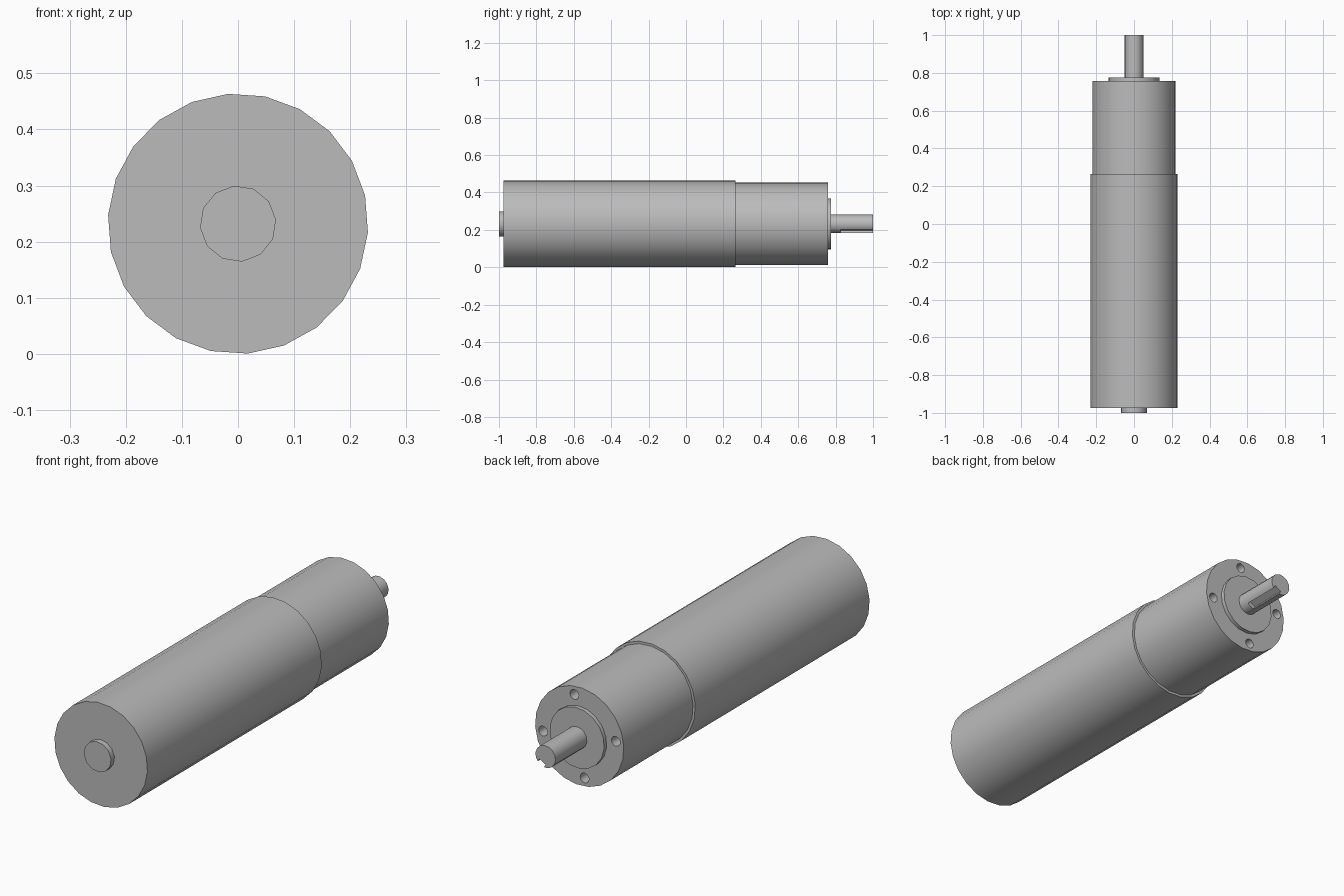
import bpy
import bmesh
import math
from mathutils import Matrix

if "Cube" in bpy.data.objects:
    bpy.data.objects.remove(bpy.data.objects["Cube"], do_unlink=True)

AXIS_Z = 0.232

steel = bpy.data.materials.new("grey steel")
steel.use_nodes = True
GREY = (0.5, 0.5, 0.5, 1)
steel.diffuse_color = GREY
steel.node_tree.nodes["Principled BSDF"].inputs["Base Color"].default_value = GREY


def add_object(name, bm):
    bmesh.ops.recalc_face_normals(bm, faces=bm.faces)
    mesh = bpy.data.meshes.new(name)
    bm.to_mesh(mesh)
    bm.free()
    mesh.materials.append(steel)
    obj = bpy.data.objects.new(name, mesh)
    bpy.context.collection.objects.link(obj)
    return obj


def cylinder(name, radius, y0, y1, sides, phase=0, x=0, z=AXIS_Z):
    """Closed cylinder lying along y; phase in degrees."""
    bm = bmesh.new()
    ring = []
    for i in range(sides):
        a = math.radians(phase) + math.tau * i / sides
        ring.append(bm.verts.new((x + radius * math.cos(a), y0, z + radius * math.sin(a))))
    cap = bm.faces.new(ring)
    grown = bmesh.ops.extrude_face_region(bm, geom=[cap], use_keep_orig=True)
    moved = [v for v in grown["geom"] if isinstance(v, bmesh.types.BMVert)]
    bmesh.ops.translate(bm, verts=moved, vec=(0, y1 - y0, 0))
    return add_object(name, bm)


def cut(target, cutter):
    cutter.hide_render = True
    mod = target.modifiers.new("cut", "BOOLEAN")
    mod.operation = "DIFFERENCE"
    mod.solver = "EXACT"
    mod.object = cutter
    bpy.context.view_layer.objects.active = target
    bpy.ops.object.modifier_apply(modifier=mod.name)
    bpy.data.objects.remove(cutter, do_unlink=True)


# Main turned parts, front to back
rear_boss = cylinder("rear_boss", 0.068, -1.0, -0.975, 12, 6)
motor_body = cylinder("motor_body", 0.232, -0.975, 0.265, 22, 12.5)
gearbox = cylinder("gearbox", 0.221, 0.265, 0.758, 22, 12.5)
pilot_flange = cylinder("pilot_flange", 0.136, 0.758, 0.776, 18, 6)
output_shaft = cylinder("output_shaft", 0.05, 0.776, 1.0, 14, 6)

# Four mounting holes in the gearbox face
for i in range(4):
    a = math.radians(-8 + 90 * i)
    hole = cylinder("hole_cutter", 0.022, 0.66, 0.8, 12, 0,
                    0.183 * math.cos(a), AXIS_Z + 0.183 * math.sin(a))
    cut(gearbox, hole)

# Keyway along the lower side of the shaft, open at its end
bm = bmesh.new()
place = (Matrix.Translation((0, 0.925, AXIS_Z))
         @ Matrix.Rotation(math.radians(60), 4, "Y")
         @ Matrix.Translation((0.06, 0, 0))
         @ Matrix.Diagonal((0.06, 0.2, 0.036, 1)))
bmesh.ops.create_cube(bm, size=1, matrix=place)
cut(output_shaft, add_object("keyway_cutter", bm))

# Smooth round sides, crisp rims
bpy.ops.object.select_all(action="DESELECT")
for obj in (rear_boss, motor_body, gearbox, pilot_flange, output_shaft):
    obj.select_set(True)
bpy.context.view_layer.objects.active = motor_body
bpy.ops.object.shade_smooth_by_angle(angle=math.radians(40))
